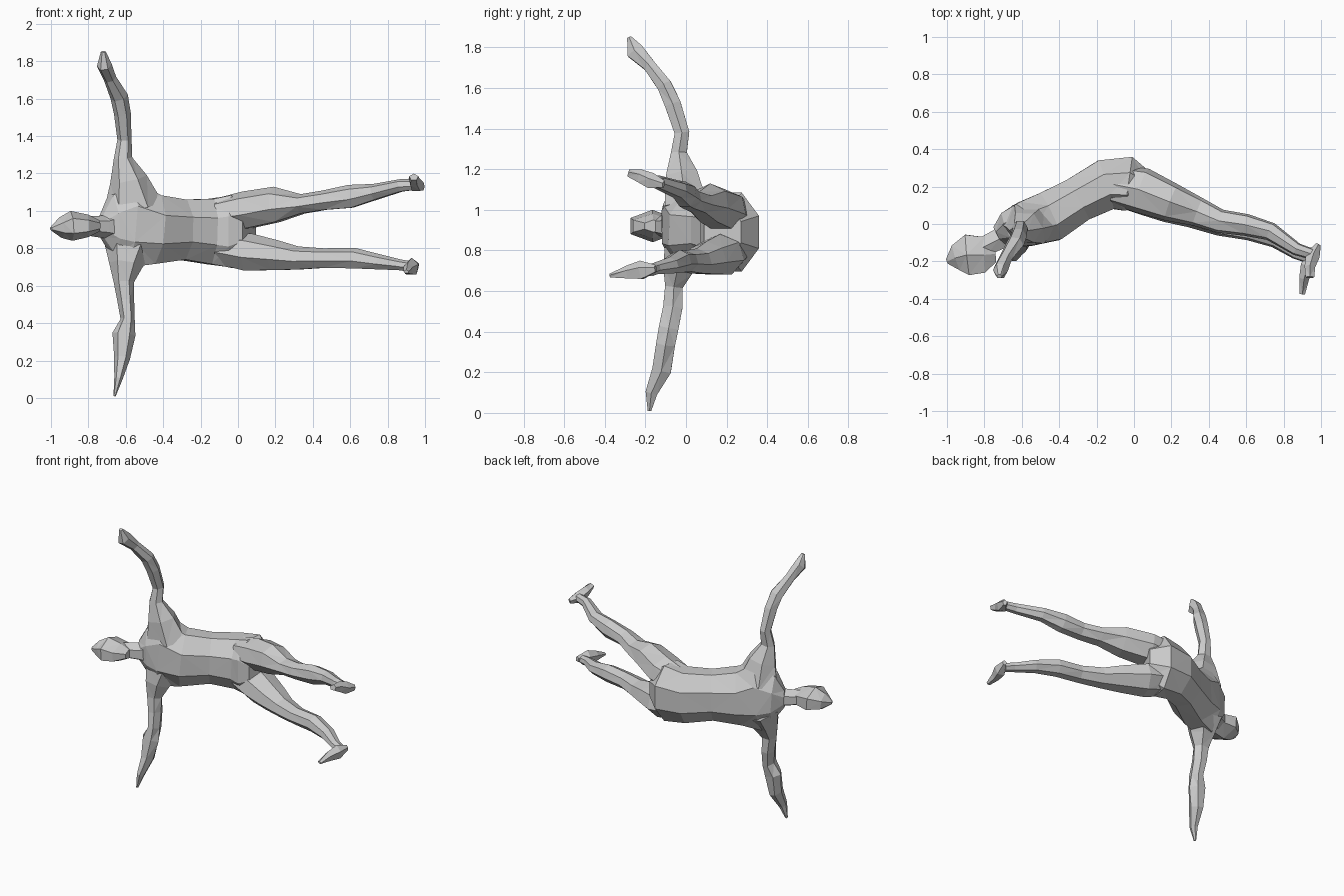
import bpy, bmesh
from math import cos, sin, pi, radians
from mathutils import Vector


def tube(name, rings, sides, up, turn=0.0, grow=1.0):
    """Loft faceted rings (x, y, z, radius along up, radius across)."""
    up = Vector(up)
    pts = [Vector(r[:3]) for r in rings]
    bm = bmesh.new()
    loops = []
    for i, r in enumerate(rings):
        t = (pts[min(i + 1, len(pts) - 1)] - pts[max(i - 1, 0)]).normalized()
        v = (up - t * up.dot(t)).normalized()
        w = t.cross(v)
        loop = []
        for k in range(sides):
            a = 2 * pi * k / sides + radians(turn)
            loop.append(bm.verts.new(pts[i] + grow * (v * r[3] * cos(a) + w * r[4] * sin(a))))
        loops.append(loop)
    for a, b in zip(loops, loops[1:]):
        for k in range(sides):
            n = (k + 1) % sides
            bm.faces.new((a[k], a[n], b[n], b[k]))
    bm.faces.new(loops[0])
    bm.faces.new(loops[-1])
    bmesh.ops.recalc_face_normals(bm, faces=bm.faces)
    bmesh.ops.triangulate(bm, faces=bm.faces)
    me = bpy.data.meshes.new(name)
    bm.to_mesh(me)
    bm.free()
    ob = bpy.data.objects.new(name, me)
    bpy.context.collection.objects.link(ob)
    return ob


X, Z = (1, 0, 0), (0, 0, 1)

# Torso, bent at the hips
tube("torso", [
    (-0.73, -0.06, 0.92, 0.06, 0.05), (-0.67, -0.03, 0.92, 0.17, 0.10),
    (-0.58, 0.00, 0.93, 0.24, 0.125), (-0.45, 0.04, 0.90, 0.19, 0.14),
    (-0.30, 0.13, 0.90, 0.165, 0.125), (-0.15, 0.21, 0.89, 0.18, 0.14),
    (-0.03, 0.215, 0.89, 0.20, 0.15), (0.06, 0.18, 0.89, 0.13, 0.10)],
    8, Z, 22.5, 1.05)

# Neck and head
tube("neck", [(-0.64, -0.02, 0.92, 0.11, 0.09), (-0.72, -0.08, 0.915, 0.06, 0.065),
              (-0.82, -0.13, 0.92, 0.05, 0.06)], 6, Z)
tube("head", [(-0.74, -0.16, 0.92, 0.03, 0.05), (-0.80, -0.165, 0.92, 0.06, 0.11),
              (-0.89, -0.165, 0.92, 0.08, 0.125), (-0.95, -0.18, 0.91, 0.055, 0.08),
              (-1.0, -0.20, 0.905, 0.01, 0.015)], 6, Z)

# Arms, with broad roots blending into the shoulders
tube("raised_arm", [
    (-0.56, 0.00, 1.02, 0.16, 0.12), (-0.585, -0.02, 1.17, 0.10, 0.09),
    (-0.615, -0.035, 1.28, 0.05, 0.045), (-0.607, -0.02, 1.38, 0.038, 0.042),
    (-0.618, -0.065, 1.52, 0.045, 0.046), (-0.635, -0.105, 1.61, 0.048, 0.042),
    (-0.685, -0.18, 1.71, 0.035, 0.035), (-0.715, -0.25, 1.78, 0.04, 0.05),
    (-0.72, -0.28, 1.85, 0.014, 0.012)], 6, X)
tube("lowered_arm", [
    (-0.58, 0.00, 0.82, 0.14, 0.12), (-0.60, -0.04, 0.71, 0.09, 0.085),
    (-0.61, -0.06, 0.62, 0.055, 0.05), (-0.60, -0.065, 0.52, 0.045, 0.055),
    (-0.59, -0.085, 0.42, 0.038, 0.056), (-0.61, -0.10, 0.34, 0.062, 0.054),
    (-0.62, -0.12, 0.21, 0.042, 0.054), (-0.64, -0.17, 0.10, 0.022, 0.034),
    (-0.66, -0.18, 0.01, 0.006, 0.01)], 6, X)

# Legs
tube("upper_leg", [
    (-0.10, 0.21, 0.98, 0.09, 0.11), (0.04, 0.18, 1.00, 0.105, 0.125),
    (0.20, 0.115, 1.03, 0.10, 0.105), (0.34, 0.065, 1.035, 0.055, 0.08),
    (0.46, 0.015, 1.055, 0.055, 0.065), (0.60, -0.005, 1.075, 0.065, 0.06),
    (0.73, -0.04, 1.10, 0.045, 0.05), (0.87, -0.135, 1.135, 0.035, 0.035),
    (0.95, -0.16, 1.14, 0.03, 0.03)], 7, Z)
tube("under_leg", [
    (-0.10, 0.21, 0.80, 0.09, 0.11), (0.06, 0.17, 0.775, 0.105, 0.125),
    (0.20, 0.105, 0.76, 0.085, 0.105), (0.32, 0.055, 0.745, 0.065, 0.08),
    (0.46, 0.00, 0.745, 0.055, 0.065), (0.62, -0.03, 0.745, 0.058, 0.06),
    (0.76, -0.08, 0.725, 0.042, 0.05), (0.87, -0.155, 0.71, 0.03, 0.036),
    (0.93, -0.18, 0.70, 0.03, 0.03)], 7, Z)

# Feet, heel to toe
tube("upper_foot", [(0.985, -0.11, 1.125, 0.02, 0.015), (0.955, -0.17, 1.14, 0.042, 0.04),
                    (0.94, -0.23, 1.165, 0.035, 0.03), (0.94, -0.285, 1.18, 0.02, 0.025)], 5, Z)
tube("under_foot", [(0.955, -0.15, 0.71, 0.02, 0.015), (0.93, -0.22, 0.70, 0.05, 0.04),
                    (0.91, -0.29, 0.69, 0.035, 0.028), (0.90, -0.375, 0.675, 0.01, 0.015)], 5, Z)
